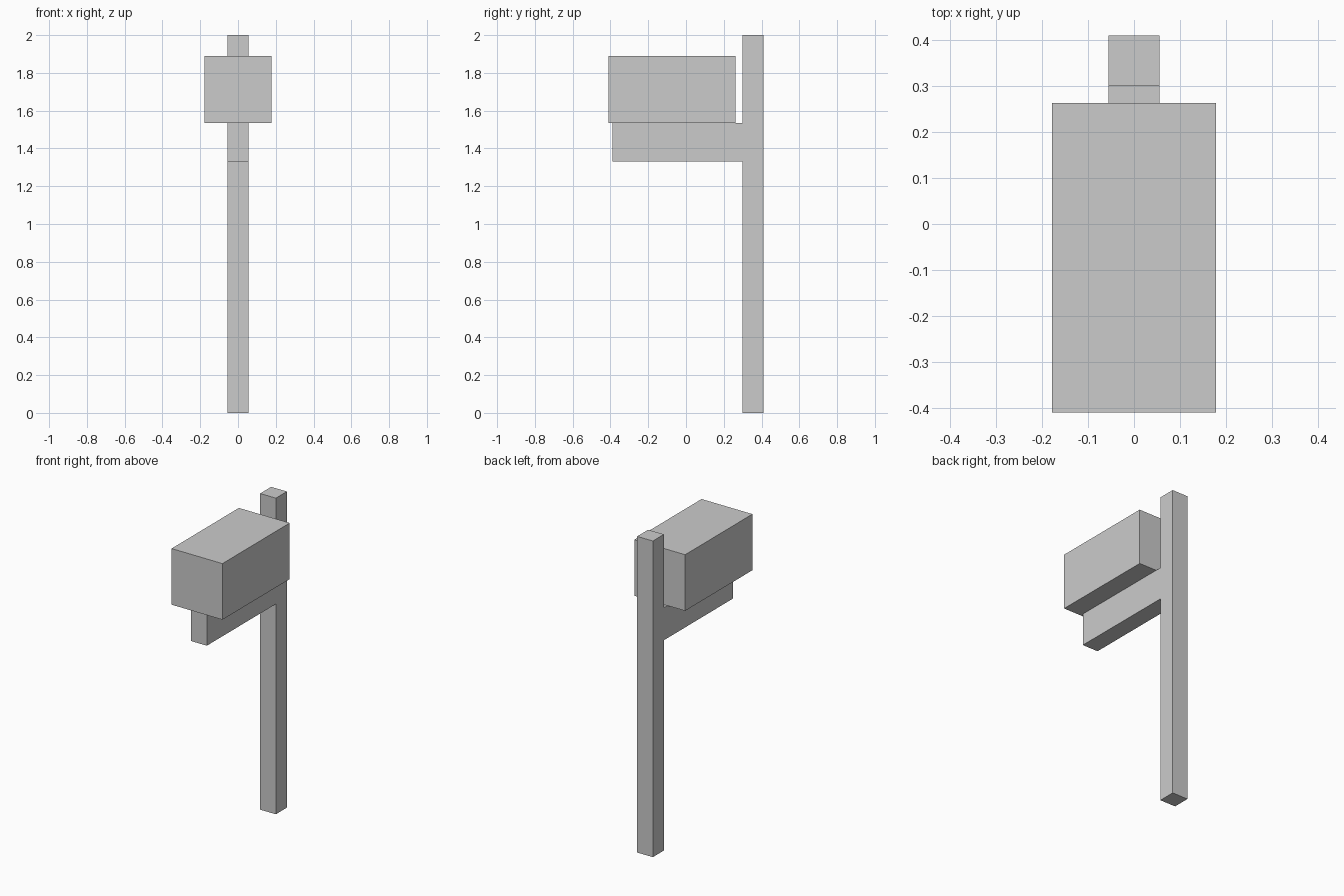
import bpy

if "Cube" in bpy.data.objects:
    bpy.data.objects.remove(bpy.data.objects["Cube"])


def block(name, x_half, y_range, z_range):
    """Box centred on x = 0, spanning the given y and z ranges."""
    (y0, y1), (z0, z1) = y_range, z_range
    bpy.ops.mesh.primitive_cube_add(size=1, location=(0, (y0 + y1) / 2, (z0 + z1) / 2))
    obj = bpy.context.object
    obj.name = name
    obj.scale = (2 * x_half, y1 - y0, z1 - z0)
    bpy.ops.object.transform_apply(location=False, rotation=False, scale=True)
    return obj


POST_HALF = 0.055   # half thickness shared by post and arm
POST_FRONT = 0.30   # front face of the post
ARM_TOP = 1.535     # the box rests on this height

# Upright post at the back
block("post", POST_HALF, (POST_FRONT, 0.41), (0, 2))

# Horizontal arm reaching forward from the post
block("support_arm", POST_HALF, (-0.39, POST_FRONT), (1.33, ARM_TOP))

# Letter box resting on the arm, with a small gap before the post
block("letter_box", 0.178, (-0.41, 0.263), (ARM_TOP, 1.89))
